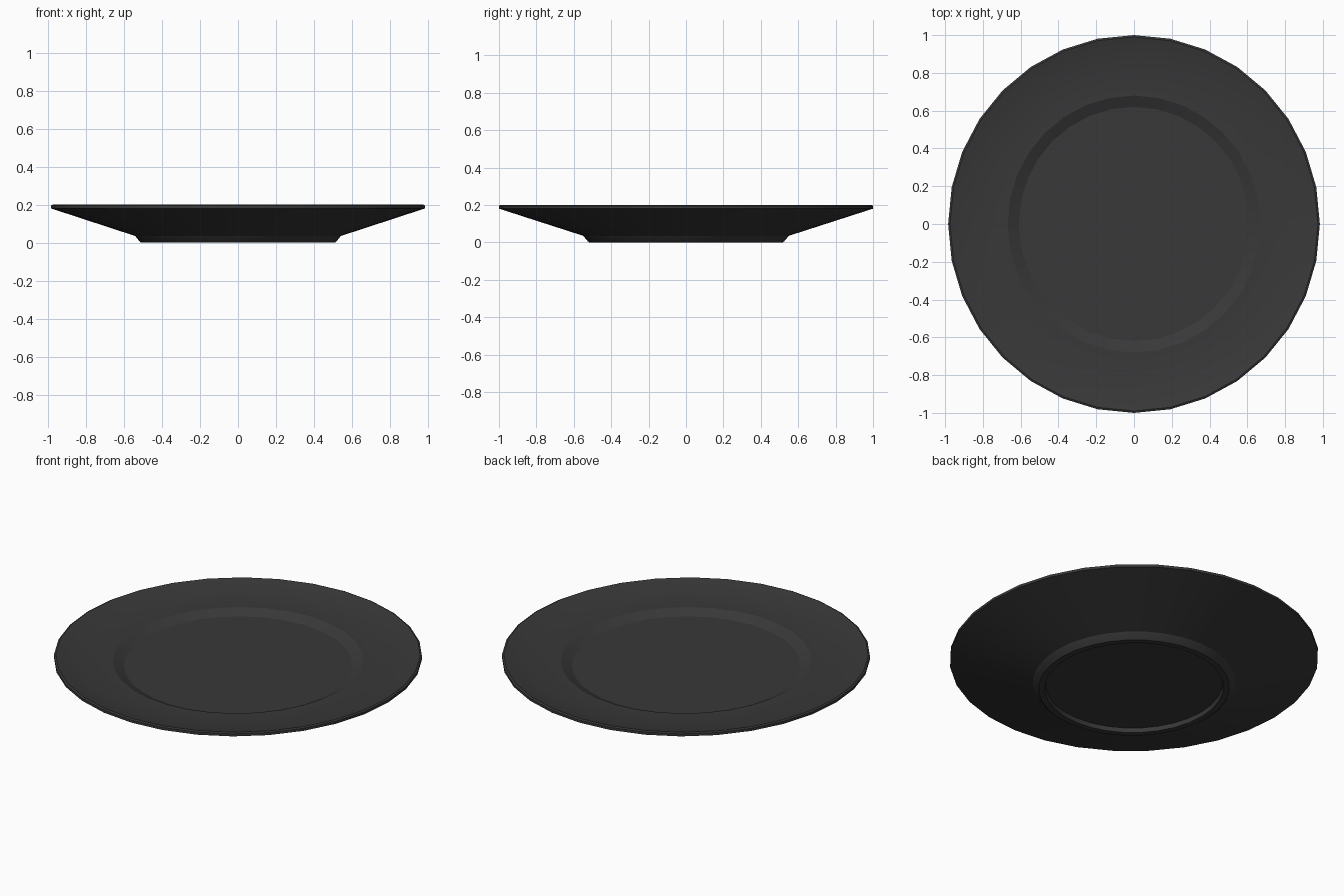
import bpy, bmesh, math

if "Cube" in bpy.data.objects:
    bpy.data.objects.remove(bpy.data.objects["Cube"])

SIDES = 32
# plate profile (radius, height): floor, inner step, rim, underside, foot ring, recess
PROFILE = [(0, 0.14), (0.62, 0.14), (0.68, 0.168), (0.86, 0.168), (0.99, 0.20),
           (1.0, 0.195), (1.0, 0.18), (0.55, 0.035), (0.525, 0.005),
           (0.518, 0.0), (0.485, 0.0), (0.48, 0.025), (0, 0.025)]

# lathe the profile around z
bm = bmesh.new()
verts = [bm.verts.new((0, r, z)) for r, z in PROFILE]
edges = [bm.edges.new(pair) for pair in zip(verts, verts[1:])]
bmesh.ops.spin(bm, geom=verts + edges, cent=(0, 0, 0), axis=(0, 0, 1),
               angle=math.tau, steps=SIDES, use_merge=True)
bmesh.ops.remove_doubles(bm, verts=bm.verts, dist=0.0005)
# the plate is very slightly narrower across x
for v in bm.verts:
    v.co.x *= 0.984
bmesh.ops.recalc_face_normals(bm, faces=bm.faces)
mesh = bpy.data.meshes.new("plate")
bm.to_mesh(mesh)
bm.free()

plate = bpy.data.objects.new("plate", mesh)
bpy.context.collection.objects.link(plate)

# dark glaze
glaze = bpy.data.materials.new("dark_glaze")
glaze.diffuse_color = (0.04, 0.04, 0.04, 1)
glaze.use_nodes = True
glaze.node_tree.nodes["Principled BSDF"].inputs["Base Color"].default_value = glaze.diffuse_color
mesh.materials.append(glaze)

bpy.context.view_layer.objects.active = plate
plate.select_set(True)
bpy.ops.object.shade_smooth_by_angle(angle=math.radians(20))
